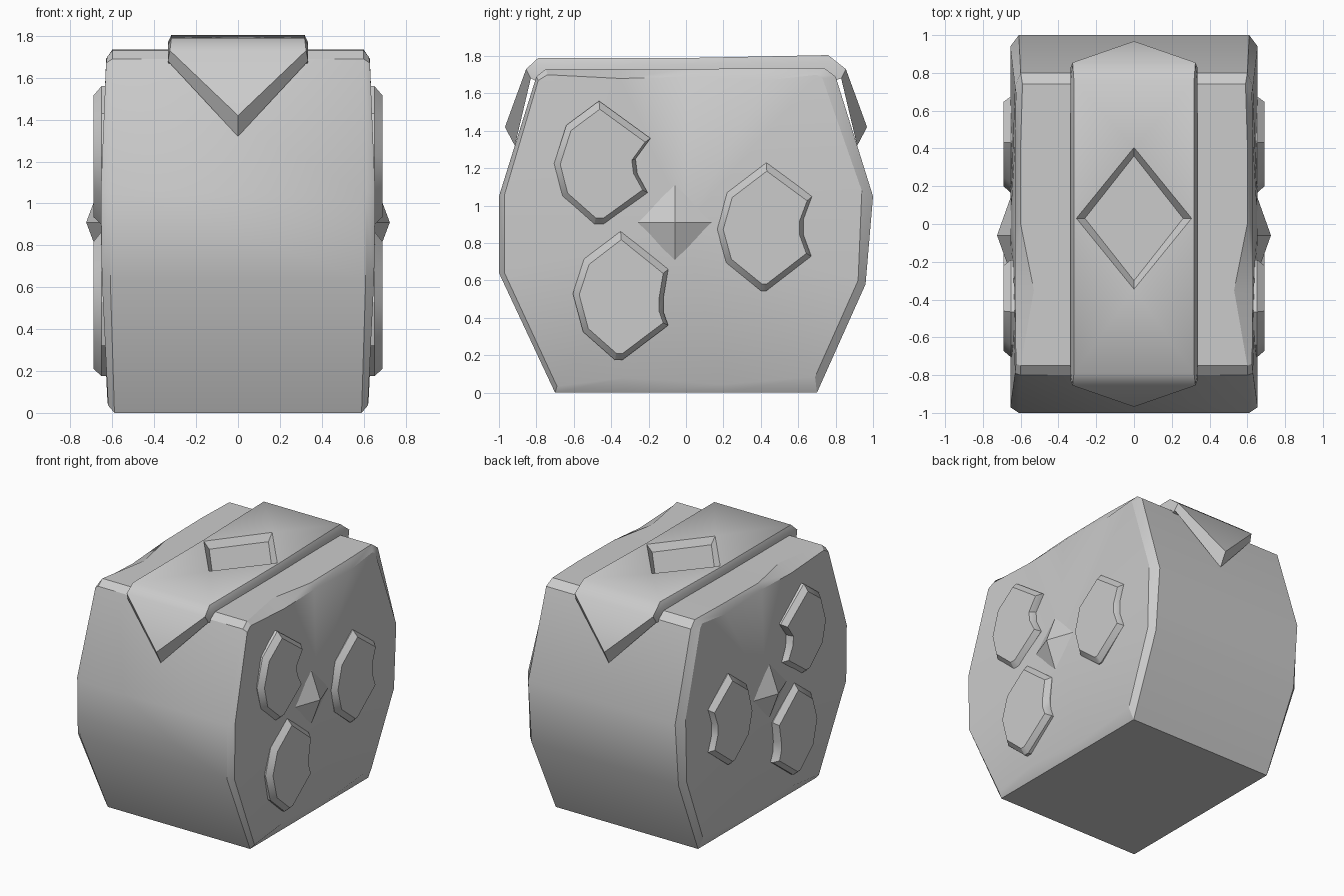
import bpy, bmesh, math

if "Cube" in bpy.data.objects:
    bpy.data.objects.remove(bpy.data.objects["Cube"])

mat = bpy.data.materials.new("stone_grey")
mat.diffuse_color = (0.6, 0.6, 0.6, 1)
mat.use_nodes = True
mat.node_tree.nodes["Principled BSDF"].inputs["Base Color"].default_value = mat.diffuse_color


def make(name, verts, faces, angle):
    """Create a mesh object with outward normals and angle-limited smoothing."""
    bm = bmesh.new()
    vs = [bm.verts.new(v) for v in verts]
    for f in faces:
        bm.faces.new([vs[i] for i in f])
    bmesh.ops.recalc_face_normals(bm, faces=bm.faces[:])
    me = bpy.data.meshes.new(name)
    bm.to_mesh(me)
    bm.free()
    me.materials.append(mat)
    ob = bpy.data.objects.new(name, me)
    bpy.context.collection.objects.link(ob)
    bpy.ops.object.select_all(action='DESELECT')
    ob.select_set(True)
    bpy.context.view_layer.objects.active = ob
    bpy.ops.object.shade_smooth_by_angle(angle=math.radians(angle))
    return ob


# Body: (outer y, z, x) paired with (side y, z, x), both ends chamfered
rim = [
    ((-.70, 0, .59), (-.69, .035, .62)), ((-.32, 0, .59), (-.32, .08, .625)),
    ((.20, 0, .59), (.20, .045, .622)), ((.70, 0, .59), (.69, .085, .625)),
    ((.96, .58, .61), (.92, .60, .65)), ((1.0, 1.05, .61), (.94, 1.08, .655)),
    ((.80, 1.69, .60), (.73, 1.68, .63)), ((.74, 1.735, .59), (.70, 1.70, .625)),
    ((.43, 1.735, .60), (.43, 1.67, .63)), ((0, 1.73, .60), (0, 1.69, .63)),
    ((-.35, 1.73, .53), (-.35, 1.68, .63)), ((-.75, 1.73, .60), (-.74, 1.70, .625)),
    ((-.80, 1.69, .60), (-.79, 1.67, .63)), ((-1.0, 1.05, .61), (-.97, 1.06, .655)),
    ((-1.0, .64, .61), (-.97, .64, .65)),
]
n = len(rim)
verts, faces = [], []
for s in (-1, 1):
    for k in (0, 1):
        verts += [(s * p[k][2], p[k][0], p[k][1]) for p in rim]
verts += [(-.655, 0, .9), (.655, 0, .9)]
for i in range(n):
    j = (i + 1) % n
    faces.append((i, j, 2 * n + j, 2 * n + i))
    for b, c in ((0, 4 * n), (2 * n, 4 * n + 1)):
        faces.append((b + i, b + j, b + n + j, b + n + i))
        faces.append((b + n + i, b + n + j, c))
make("body", verts, faces, 30)

# Raised notched pads on both sides, as (y, z) outlines
pads = {
    "upper_front_pad": [(-.465, 1.56), (-.19, 1.36), (-.27, 1.25), (-.26, 1.17), (-.205, 1.07),
                        (-.44, .90), (-.49, .90), (-.66, 1.05), (-.705, 1.225), (-.64, 1.43)],
    "lower_front_pad": [(-.35, .865), (-.095, .66), (-.12, .51), (-.12, .43), (-.095, .36),
                        (-.34, .175), (-.38, .175), (-.55, .325), (-.605, .53), (-.545, .715)],
    "rear_pad": [(.43, 1.23), (.675, 1.05), (.63, .93), (.63, .84), (.67, .73),
                 (.43, .545), (.40, .545), (.215, .695), (.165, .875), (.22, 1.07)],
}
for side, s in (("left", -1), ("right", 1)):
    for name, pts in pads.items():
        m = len(pts)
        cy = sum(p[0] for p in pts) / m
        cz = sum(p[1] for p in pts) / m
        v = []
        for x, k in ((.62, 1), (.652, 1), (.69, .88)):
            v += [(s * x, cy + (y - cy) * k, cz + (z - cz) * k) for y, z in pts]
        f = [tuple(range(m)), tuple(range(2 * m, 3 * m))]
        for r in (0, m):
            f += [(r + i, r + (i + 1) % m, r + m + (i + 1) % m, r + m + i) for i in range(m)]
        make(side + "_" + name, v, f, 30)

    # Pointed stud between the pads
    v = [(s * .65, -.27, .91), (s * .65, -.06, 1.11), (s * .65, .15, .91),
         (s * .65, -.06, .71), (s * .725, -.06, .91)]
    make(side + "_stud", v, [(0, 1, 2, 3)] + [(i, (i + 1) % 4, 4) for i in range(4)], 20)

# Top strap: named points, folded over both ends into a triangular tip
pt, fc = {}, []
for y, z, t in ((-.79, 1.79, 'f'), (.03, 1.79, 'm'), (.76, 1.805, 'b')):
    for s in (-1, 1):
        pt['T', t, s] = (s * .318, y, z)
        pt['E', t, s] = (s * .335, y, z - .035)
        pt['B', t, s] = (s * .33, y, 1.66)
for t, d in (('f', -1), ('b', 1)):
    for s in (-1, 1):
        pt['F', t, s] = (s * .325, d * .855, 1.73)
        pt['G', t, s] = (s * .335, d * .83, 1.68)
    pt['K', t] = (0, d * .968, 1.42)
    pt['U', t] = (0, d * .915, 1.32)
# Diamond recess corners, upper and lower
for k, rx, f, b, z in (('D', .305, -.345, .405, 1.79), ('d', .26, -.30, .36, 1.742)):
    pt[k, 'f'], pt[k, 'b'] = (0, f, z), (0, b, z + (.005 if k == 'D' else 0))
    pt[k, -1], pt[k, 1] = (-rx, .03, z), (rx, .03, z)

for t in 'fb':
    fc += [[('T', t, -1), ('T', t, 1), ('D', t)],
           [('T', t, -1), ('T', t, 1), ('F', t, 1), ('F', t, -1)],
           [('F', t, -1), ('F', t, 1), ('K', t)],
           [('G', t, -1), ('G', t, 1), ('U', t)],
           [('G', t, -1), ('G', t, 1), ('B', t, 1), ('B', t, -1)],
           [('B', t, -1), ('B', t, 1), ('B', 'm', 1), ('B', 'm', -1)]]
    for s in (-1, 1):
        fc += [[('T', t, s), ('T', 'm', s), ('D', s), ('D', t)],
               [('T', t, s), ('T', 'm', s), ('E', 'm', s), ('E', t, s)],
               [('E', t, s), ('E', 'm', s), ('B', 'm', s), ('B', t, s)],
               [('T', t, s), ('E', t, s), ('F', t, s)],
               [('E', t, s), ('B', t, s), ('G', t, s), ('F', t, s)],
               [('F', t, s), ('K', t), ('U', t), ('G', t, s)],
               [('D', t), ('D', s), ('d', s), ('d', t)]]
fc.append([('d', 'f'), ('d', 1), ('d', 'b'), ('d', -1)])
keys = list(pt)
make("top_strap", [pt[k] for k in keys], [[keys.index(k) for k in f] for f in fc], 46)
